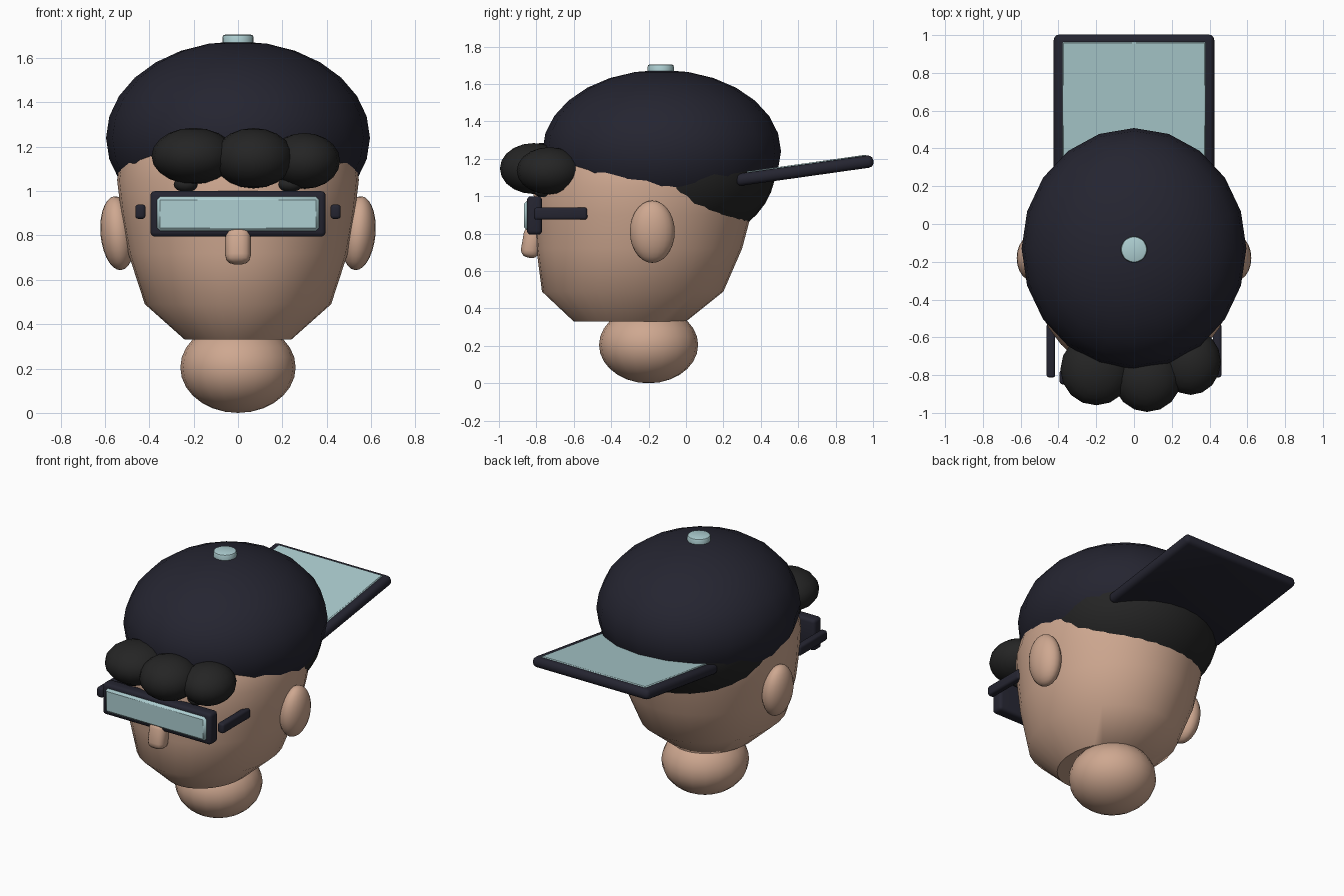
import bpy, bmesh, math
from mathutils import Matrix

cube = bpy.data.objects.get("Cube")
if cube:
    bpy.data.objects.remove(cube, do_unlink=True)


def material(name, rgb):
    m = bpy.data.materials.new(name)
    m.use_nodes = True
    m.diffuse_color = (*rgb, 1)
    m.node_tree.nodes["Principled BSDF"].inputs["Base Color"].default_value = (*rgb, 1)
    return m


SKIN = material("skin", (0.62, 0.39, 0.28))
NAVY = material("navy", (0.018, 0.018, 0.030))
HAIR = material("black_hair", (0.018, 0.018, 0.018))
TEAL = material("pale_teal", (0.42, 0.62, 0.64))


def finish(name, bm, mat, matrix=None):
    bmesh.ops.recalc_face_normals(bm, faces=bm.faces)
    mesh = bpy.data.meshes.new(name)
    bm.to_mesh(mesh)
    bm.free()
    mesh.materials.append(mat)
    ob = bpy.data.objects.new(name, mesh)
    if matrix:
        ob.matrix_world = matrix
    bpy.context.collection.objects.link(ob)
    bpy.ops.object.select_all(action="DESELECT")
    ob.select_set(True)
    bpy.context.view_layer.objects.active = ob
    bpy.ops.object.shade_smooth_by_angle(angle=math.radians(40))
    return ob


def placed(loc, tilt=0, axis="X"):
    return Matrix.Translation(loc) @ Matrix.Rotation(math.radians(tilt), 4, axis)


def ellipsoid(name, mat, loc, radii, segments=20, rings=14, tilt=0):
    bm = bmesh.new()
    bmesh.ops.create_uvsphere(bm, u_segments=segments, v_segments=rings, radius=1)
    bmesh.ops.scale(bm, vec=radii, verts=bm.verts)
    return finish(name, bm, mat, placed(loc, tilt, "Y"))


def box(name, mat, loc, size, bevel, tilt=0, steps=3):
    bm = bmesh.new()
    bmesh.ops.create_cube(bm, size=1)
    bmesh.ops.scale(bm, vec=size, verts=bm.verts)
    bmesh.ops.bevel(bm, geom=bm.edges[:], offset=bevel, segments=steps,
                    profile=0.5, affect="EDGES")
    return finish(name, bm, mat, placed(loc, tilt))


# Head: stacked oval rings (height, half width, half depth, centre y)
RINGS = [(0.33, 0.24, 0.30, -0.30), (0.49, 0.42, 0.485, -0.285),
         (0.72, 0.495, 0.55, -0.25), (0.90, 0.527, 0.58, -0.232),
         (1.05, 0.545, 0.60, -0.215), (1.20, 0.52, 0.56, -0.20),
         (1.40, 0.40, 0.42, -0.15)]
SIDES = 32
bm = bmesh.new()
loops = []
for z, rx, ry, cy in RINGS:
    angles = [math.tau * i / SIDES for i in range(SIDES)]
    loops.append([bm.verts.new((rx * math.sin(a), cy - ry * math.cos(a), z)) for a in angles])
for low, high in zip(loops, loops[1:]):
    for i in range(SIDES):
        j = (i + 1) % SIDES
        bm.faces.new((low[i], low[j], high[j], high[i]))
bm.faces.new(loops[0][::-1])
bm.faces.new(loops[-1])
finish("head", bm, SKIN)

# Neck and nose
ellipsoid("neck", SKIN, (0, -0.2, 0.205), (0.26, 0.265, 0.205))
box("nose", SKIN, (0, -0.825, 0.755), (0.115, 0.10, 0.17), 0.04, tilt=-10)

# Paired parts: ears, eyebrows, glasses arms
for side, s in (("left", 1), ("right", -1)):
    ellipsoid(side + "_ear", SKIN, (s * 0.542, -0.18, 0.81), (0.078, 0.12, 0.167), tilt=s * 5)
    ellipsoid(side + "_eyebrow", HAIR, (s * 0.235, -0.77, 1.03), (0.055, 0.045, 0.035), 12, 8)
    box(side + "_glasses_arm", NAVY, (s * 0.44, -0.67, 0.907), (0.046, 0.285, 0.065), 0.014)

# Glasses front
box("glasses_frame", NAVY, (0, -0.81, 0.897), (0.79, 0.08, 0.205), 0.02)
box("glasses_lens", TEAL, (0, -0.84, 0.897), (0.73, 0.05, 0.155), 0.014, steps=1)

# Hair at the back and the fringe curls
ellipsoid("back_hair", HAIR, (0, -0.05, 1.15), (0.54, 0.53, 0.42), 32, 20)
ellipsoid("fringe_right", HAIR, (-0.2, -0.77, 1.158), (0.19, 0.19, 0.127), 16, 10)
ellipsoid("fringe_middle", HAIR, (0.07, -0.815, 1.148), (0.18, 0.18, 0.136), 16, 10)
ellipsoid("fringe_left", HAIR, (0.3, -0.73, 1.136), (0.16, 0.175, 0.126), 16, 10)

# Cap dome and top button
ellipsoid("cap_dome", NAVY, (0, -0.13, 1.24), (0.595, 0.638, 0.435))
bm = bmesh.new()
bmesh.ops.create_cone(bm, cap_ends=True, segments=20, radius1=0.07, radius2=0.07, depth=0.08)
rims = [e for e in bm.edges if abs(e.verts[0].co.z - e.verts[1].co.z) < 0.001]
bmesh.ops.bevel(bm, geom=rims, offset=0.012, segments=2, profile=0.5, affect="EDGES")
finish("cap_button", bm, TEAL, placed((0, -0.135, 1.665)))

# Backward bill with its pale top panel
box("cap_bill", NAVY, (0, 0.633, 1.137), (0.85, 0.745, 0.066), 0.028, tilt=8)
box("bill_panel", TEAL, (0, 0.629, 1.167), (0.76, 0.68, 0.016), 0.006, tilt=8, steps=1)
